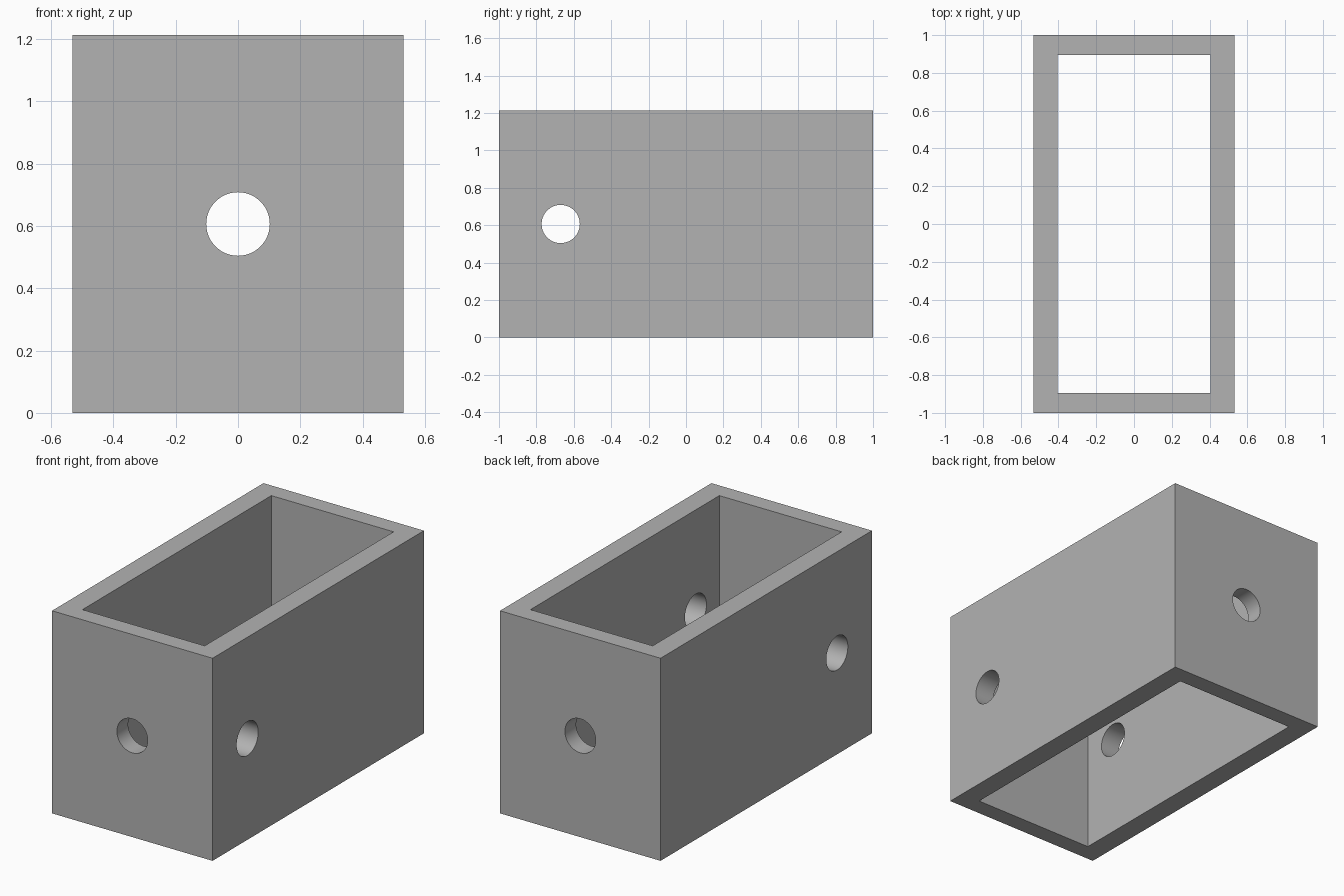
import bpy
import math

cube = bpy.data.objects.get("Cube")
if cube:
    bpy.data.objects.remove(cube, do_unlink=True)

WIDTH, DEPTH, HEIGHT = 1.063, 2.0, 1.213
INNER_WIDTH, INNER_DEPTH = 0.81, 1.787
HOLE_RADIUS = 0.102
SIDE_HOLE_Y = -0.67

grey = bpy.data.materials.new("plain grey")
grey.use_nodes = True
grey.diffuse_color = (0.45, 0.45, 0.45, 1)
grey.node_tree.nodes["Principled BSDF"].inputs["Base Color"].default_value = grey.diffuse_color


def box(name, size):
    bpy.ops.mesh.primitive_cube_add(size=1, location=(0, 0, HEIGHT / 2))
    obj = bpy.context.object
    obj.name = name
    obj.scale = size
    bpy.ops.object.transform_apply(location=True, rotation=False, scale=True)
    obj.data.materials.append(grey)
    return obj


def drill(name, y, rotation):
    bpy.ops.mesh.primitive_cylinder_add(vertices=64, radius=HOLE_RADIUS, depth=3,
                                        location=(0, y, HEIGHT / 2), rotation=rotation)
    obj = bpy.context.object
    obj.name = name
    obj.data.materials.append(grey)
    return obj


# Open rectangular sleeve
sleeve = box("sleeve", (WIDTH, DEPTH, HEIGHT))

# Rectangular opening and the two bores through opposite walls
cutters = [
    box("opening_cutter", (INNER_WIDTH, INNER_DEPTH, HEIGHT * 2)),
    drill("end_bore_cutter", 0, (math.pi / 2, 0, 0)),
    drill("side_bore_cutter", SIDE_HOLE_Y, (0, math.pi / 2, 0)),
]
bpy.ops.object.select_all(action="DESELECT")
sleeve.select_set(True)
bpy.context.view_layer.objects.active = sleeve
for cutter in cutters:
    cut = sleeve.modifiers.new(cutter.name, "BOOLEAN")
    cut.operation = "DIFFERENCE"
    cut.solver = "EXACT"
    cut.object = cutter
    bpy.ops.object.modifier_apply(modifier=cut.name)

# Cutters are no longer needed once applied
for cutter in cutters:
    bpy.data.objects.remove(cutter, do_unlink=True)

# Round bores, crisp box edges
bpy.ops.object.shade_smooth_by_angle(angle=math.radians(30))
